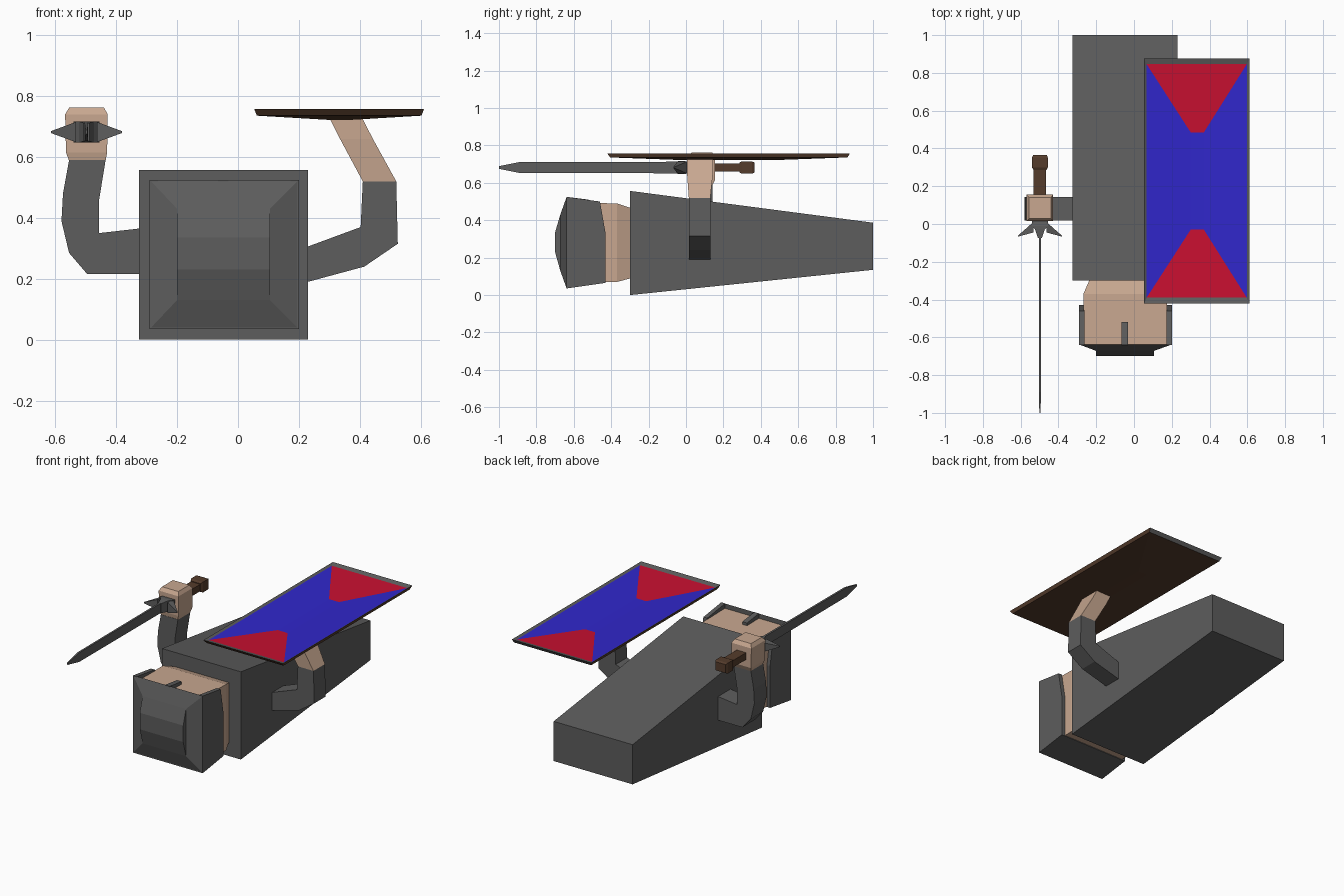
import bpy, bmesh

if "Cube" in bpy.data.objects:
    bpy.data.objects.remove(bpy.data.objects["Cube"])


def material(name, rgb):
    m = bpy.data.materials.new(name)
    m.diffuse_color = (*rgb, 1)
    m.use_nodes = True
    m.node_tree.nodes["Principled BSDF"].inputs["Base Color"].default_value = m.diffuse_color
    return m


STEEL = material("dark_grey", (0.11, 0.11, 0.11))
SKIN = material("skin", (0.58, 0.39, 0.28))
BROWN = material("brown", (0.09, 0.045, 0.025))
BLUE = material("blue", (0.03, 0.02, 0.6))
RED = material("red", (0.58, 0.005, 0.03))


def rect(axis, c, x0, x1, a0, a1):
    """Rectangle at height c on the y or z axis; x by z, or x by y."""
    pts = [(x0, a0), (x1, a0), (x1, a1), (x0, a1)]
    return [(x, c, a) if axis == 'y' else (x, a, c) for x, a in pts]


def loft(name, rings, mats, paint=None):
    """Skin a closed solid over rings; paint(band, side) picks a material slot."""
    bm = bmesh.new()
    rows = [[bm.verts.new(p) for p in r] for r in rings]
    n = len(rows[0])
    for b in range(len(rows) - 1):
        for i in range(n):
            j = (i + 1) % n
            f = bm.faces.new((rows[b][i], rows[b][j], rows[b + 1][j], rows[b + 1][i]))
            f.material_index = paint(b, i) if paint else 0
    for label, row in ((-1, rows[0]), (-2, rows[-1])):
        f = bm.faces.new(row)
        f.material_index = paint(label, 0) if paint else 0
    bmesh.ops.recalc_face_normals(bm, faces=bm.faces)
    me = bpy.data.meshes.new(name)
    bm.to_mesh(me)
    bm.free()
    for m in mats:
        me.materials.append(m)
    ob = bpy.data.objects.new(name, me)
    bpy.context.collection.objects.link(ob)
    return ob


def prism(name, axis, outline, a, b, mat):
    """Extrude an (x,z) outline along y, or a (y,z) outline along x."""
    ring = lambda c: [(u, c, v) if axis == 'y' else (c, u, v) for u, v in outline]
    return loft(name, [ring(a), ring(b)], [mat])


# Tapered body lying on its back
loft("body", [rect('y', -0.3, -0.325, 0.23, 0, 0.557),
              rect('y', 1.0, -0.325, 0.23, 0.135, 0.387)], [STEEL])

# Head, narrowing to the neck
loft("head", [rect('y', -0.645, -0.268, 0.175, 0.065, 0.495),
              rect('y', -0.37, -0.268, 0.175, 0.07, 0.49),
              rect('y', -0.295, -0.235, 0.145, 0.09, 0.465)], [SKIN])

# Helmet: crown, side plates, back plate, nose guard
loft("helmet_crown", [rect('y', -0.638, -0.29, 0.2, 0.035, 0.525),
                      rect('y', -0.672, -0.2, 0.105, 0.13, 0.43),
                      rect('y', -0.70, -0.2, 0.105, 0.23, 0.335)], [STEEL])
cheek = [(-0.64, 0.035), (-0.43, 0.07), (-0.43, 0.33), (-0.46, 0.5), (-0.64, 0.525)]
for side, a, b in (("left", 0.173, 0.2), ("right", -0.29, -0.263)):
    prism("helmet_side_" + side, 'x', cheek, a, b, STEEL)
prism("helmet_back", 'x', [(-0.64, 0.035), (-0.43, 0.065), (-0.43, 0.085), (-0.64, 0.075)],
      -0.29, 0.2, STEEL)
prism("nose_guard", 'x', [(-0.64, 0.525), (-0.52, 0.51), (-0.52, 0.485), (-0.64, 0.485)],
      -0.065, -0.032, STEEL)

# Sword arm and fist
prism("sword_arm", 'y', [(-0.3, 0.368), (-0.3, 0.215), (-0.495, 0.215), (-0.555, 0.285),
                         (-0.58, 0.39), (-0.575, 0.48), (-0.555, 0.59), (-0.435, 0.59),
                         (-0.457, 0.455), (-0.457, 0.35)], 0.018, 0.142, STEEL)
loft("sword_hand", [rect('z', 0.588, -0.555, -0.435, 0.02, 0.142),
                    rect('z', 0.615, -0.565, -0.43, 0.015, 0.155),
                    rect('z', 0.74, -0.568, -0.428, 0.015, 0.155),
                    rect('z', 0.762, -0.555, -0.44, 0.03, 0.14)], [SKIN])

# Shield arm and hand
prism("shield_arm", 'y', [(0.2, 0.295), (0.2, 0.182), (0.415, 0.24), (0.525, 0.315),
                          (0.52, 0.52), (0.41, 0.52), (0.403, 0.37)], 0.015, 0.13, STEEL)
loft("shield_hand", [rect('z', 0.52, 0.41, 0.52, 0.015, 0.13),
                     rect('z', 0.66, 0.335, 0.443, 0.005, 0.145),
                     rect('z', 0.73, 0.3, 0.407, 0.005, 0.145)], [SKIN])

# Sword: blade, guard with two spikes, grip, pommel
X, Z = -0.498, 0.682


def bar(name, stations, mat):
    """Lengthwise sword part from (y, half width, half height) stations."""
    loft(name, [rect('y', y, X - w, X + w, Z - h, Z + h) for y, w, h in stations], [mat])


bar("blade", [(-1.0, 0.003, 0.007), (-0.89, 0.006, 0.029), (-0.03, 0.006, 0.031)], STEEL)
bar("guard_centre", [(-0.075, 0.01, 0.03), (-0.03, 0.025, 0.035),
                     (-0.01, 0.043, 0.035), (0.018, 0.043, 0.03)], STEEL)
for s, side in ((1, "left"), (-1, "right")):
    root = [(X + s * 0.035, y, Z + h) for y, h in ((-0.045, -.033), (0.01, -.033), (0.01, .033), (-0.045, .033))]
    tip = [(X + s * 0.117, y, Z + h) for y, h in ((-0.067, -.003), (-0.062, -.003), (-0.062, .003), (-0.067, .003))]
    loft("guard_spike_" + side, [root, tip], [STEEL])
bar("grip", [(0.01, 0.033, 0.022), (0.3, 0.033, 0.022)], BROWN)
bar("pommel", [(0.285, 0.034, 0.026), (0.3, 0.042, 0.033),
               (0.352, 0.042, 0.033), (0.365, 0.036, 0.027)], BROWN)

# Shield: dished board with grey rim, blue field and red end panels


def shield_paint(band, side):
    if band == 2 or (band == 1 and side == 2):
        return 1
    if band == 3:
        return 3 if side in (0, 2) else 2
    return 2 if band == -2 else 0


loft("shield", [rect('z', 0.722, 0.3, 0.37, -0.03, 0.485),
                rect('z', 0.736, 0.062, 0.603, -0.405, 0.863),
                rect('z', 0.758, 0.053, 0.611, -0.422, 0.877),
                rect('z', 0.75, 0.067, 0.597, -0.39, 0.846),
                rect('z', 0.738, 0.3, 0.37, -0.03, 0.485)],
     [BROWN, STEEL, BLUE, RED], shield_paint)
